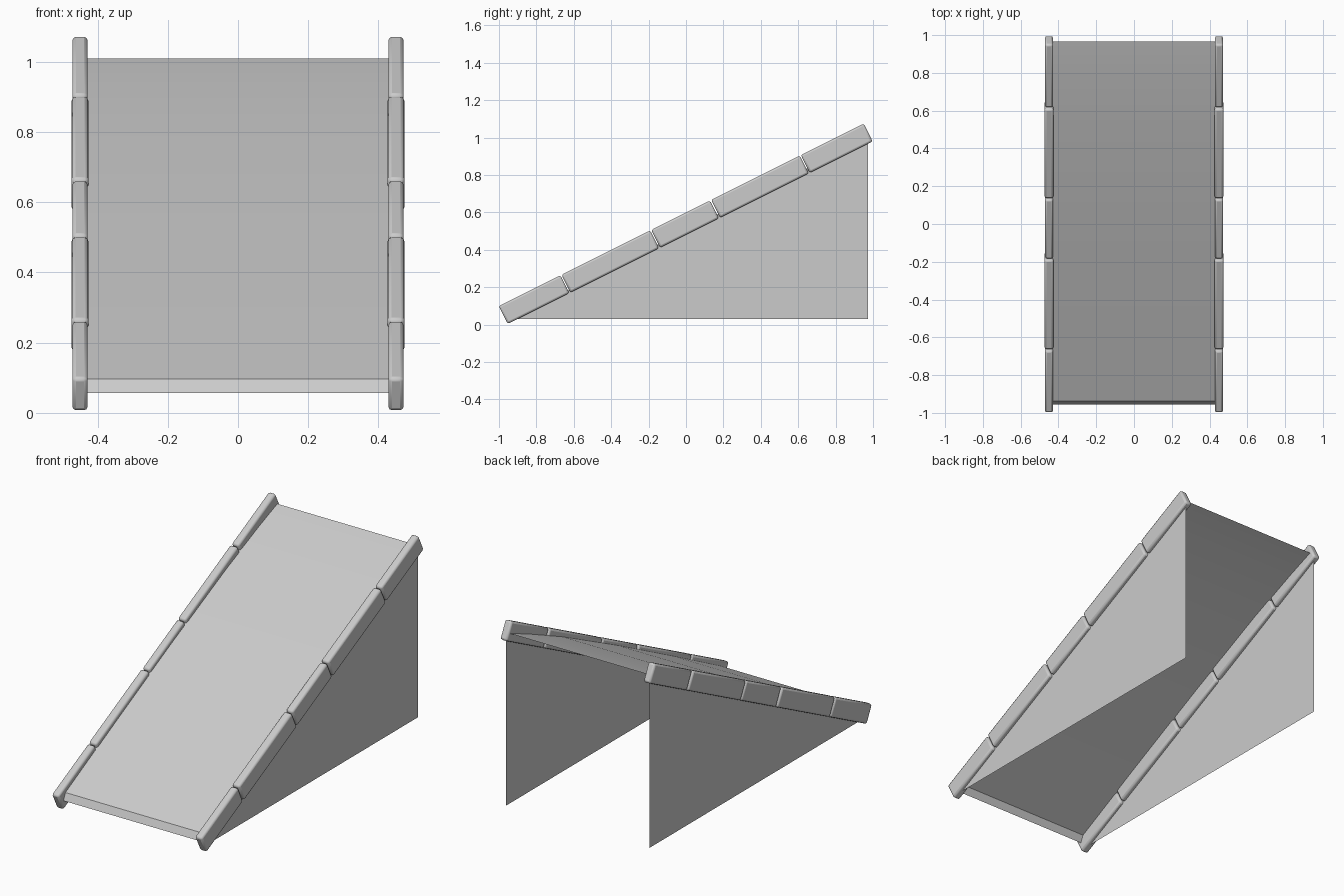
import bpy
import math
from mathutils import Vector

cube = bpy.data.objects.get("Cube")
if cube:
    bpy.data.objects.remove(cube, do_unlink=True)

SLOPE = math.atan(0.5)
HALF = 0.45

grey = bpy.data.materials.new("plain_grey")
grey.use_nodes = True
grey.diffuse_color = (0.6, 0.6, 0.6, 1)
grey.node_tree.nodes["Principled BSDF"].inputs["Base Color"].default_value = (0.6, 0.6, 0.6, 1)


def add_mesh(name, verts, faces):
    mesh = bpy.data.meshes.new(name)
    mesh.from_pydata(verts, [], faces)
    mesh.materials.append(grey)
    obj = bpy.data.objects.new(name, mesh)
    bpy.context.collection.objects.link(obj)
    return obj


def smooth(obj, degrees):
    bpy.ops.object.select_all(action="DESELECT")
    obj.select_set(True)
    bpy.context.view_layer.objects.active = obj
    bpy.ops.object.shade_smooth_by_angle(angle=math.radians(degrees))


# Deck: gently arched sheet with a folded front lip
profile = [(-0.955, 0.057), (-0.937, 0.097), (-0.5, 0.322), (0, 0.574),
           (0.5, 0.815), (0.8, 0.945), (0.92, 0.993), (0.965, 1.01)]
verts = [(x, y, z) for y, z in profile for x in (-HALF, HALF)]
faces = [(2 * i, 2 * i + 1, 2 * i + 3, 2 * i + 2) for i in range(len(profile) - 1)]
smooth(add_mesh("deck", verts, faces), 30)

# Rail pieces: (start, end, width) measured along y on the rail's centre line
pieces = [(-0.977, -0.648, 0.044), (-0.642, -0.168, 0.048), (-0.162, 0.152, 0.044),
          (0.158, 0.632, 0.048), (0.638, 0.974, 0.044)]

for side, label in ((1, "left"), (-1, "right")):
    # Side wall: single triangular sheet
    corners = [(side * HALF, -0.93, 0.03), (side * HALF, 0.972, 0.03),
               (side * HALF, 0.972, 1.0)]
    add_mesh(label + "_wall", corners, [(0, 1, 2) if side > 0 else (2, 1, 0)])

    # Side rail: five softly rounded bars laid end to end
    for i, (start, end, width) in enumerate(pieces):
        mid = (start + end) / 2
        bpy.ops.mesh.primitive_cube_add(size=1, location=(side * HALF, mid, 0.54 + mid / 2))
        bar = bpy.context.object
        bar.name = f"{label}_rail_piece_{i + 1}"
        bar.dimensions = (width, (end - start) / math.cos(SLOPE), 0.107)
        bar.rotation_euler = Vector((SLOPE, 0, 0))
        bpy.ops.object.transform_apply(location=False, rotation=False, scale=True)
        bar.data.materials.append(grey)
        bevel = bar.modifiers.new("rounded_edges", "BEVEL")
        bevel.width = 0.011
        bevel.segments = 2
        smooth(bar, 50)
